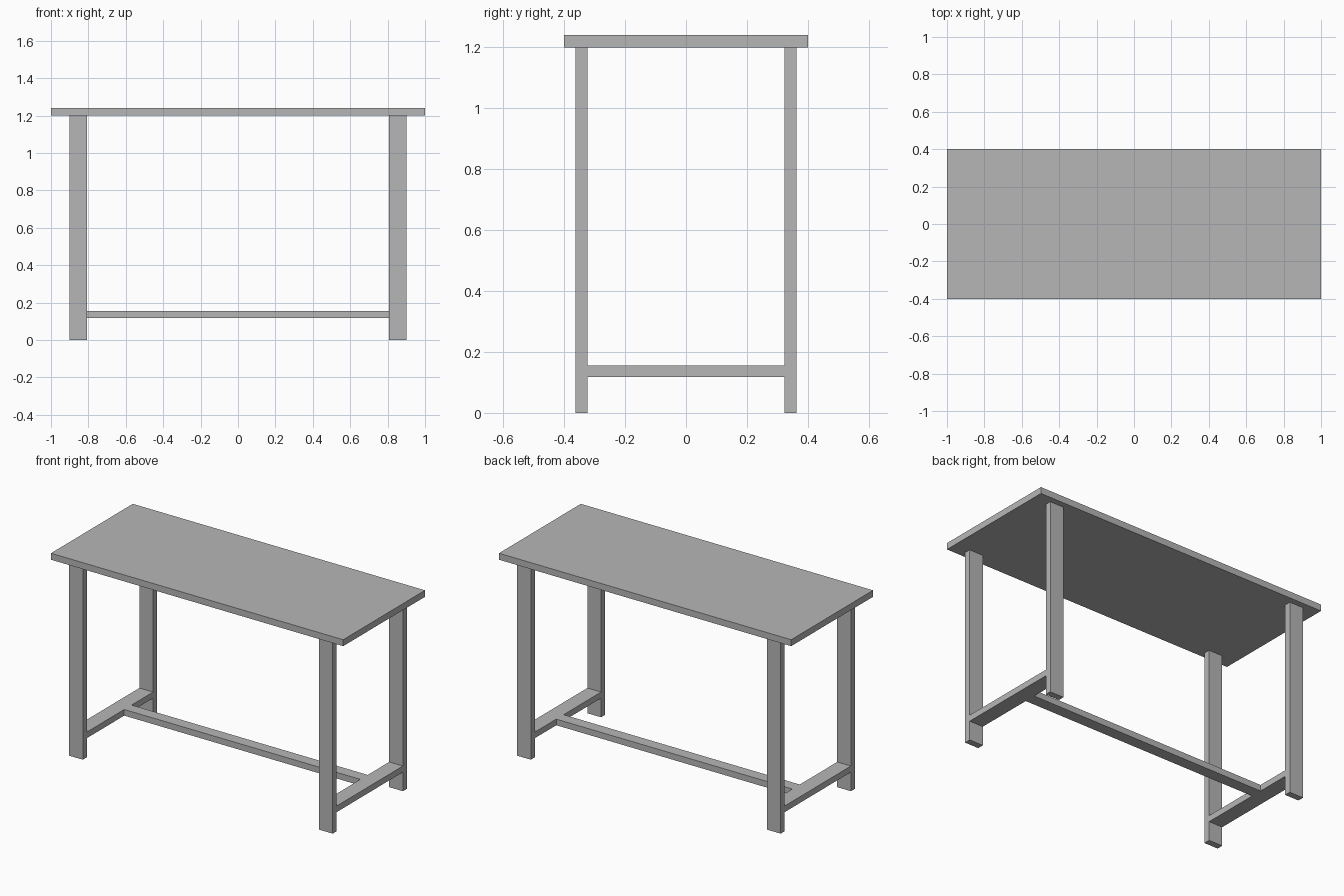
import bpy

if "Cube" in bpy.data.objects:
    bpy.data.objects.remove(bpy.data.objects["Cube"])

# Dark grey finish shared by all parts
finish = bpy.data.materials.new("dark_grey")
finish.diffuse_color = (0.47, 0.47, 0.47, 1)
finish.use_nodes = True
finish.node_tree.nodes["Principled BSDF"].inputs["Base Color"].default_value = finish.diffuse_color


def box(name, x, y, z):
    """Axis-aligned board from (min, max) ranges."""
    bpy.ops.mesh.primitive_cube_add(
        size=1, location=[(r[0] + r[1]) / 2 for r in (x, y, z)])
    ob = bpy.context.object
    ob.name = name
    ob.scale = [r[1] - r[0] for r in (x, y, z)]
    bpy.ops.object.transform_apply(location=False, rotation=False, scale=True)
    ob.data.materials.append(finish)
    return ob


def mirrored(a, b, sign):
    return tuple(sorted((a * sign, b * sign)))


LEG_X = (0.808, 0.902)
LEG_Y = (0.324, 0.363)
RAIL_Z = (0.118, 0.156)

# Table top
box("table_top", (-1, 1), (-0.4, 0.4), (1.2, 1.24))

# Legs and end rails
for sx, side in ((-1, "left"), (1, "right")):
    x = mirrored(*LEG_X, sx)
    for sy, end in ((-1, "front"), (1, "back")):
        box(f"{end}_{side}_leg", x, mirrored(*LEG_Y, sy), (0, 1.2))
    box(f"{side}_end_rail", x, (-LEG_Y[0], LEG_Y[0]), RAIL_Z)

# Long stretcher, set slightly behind the centre line
box("long_stretcher", (-LEG_X[0], LEG_X[0]), (0.042, 0.114), RAIL_Z)
